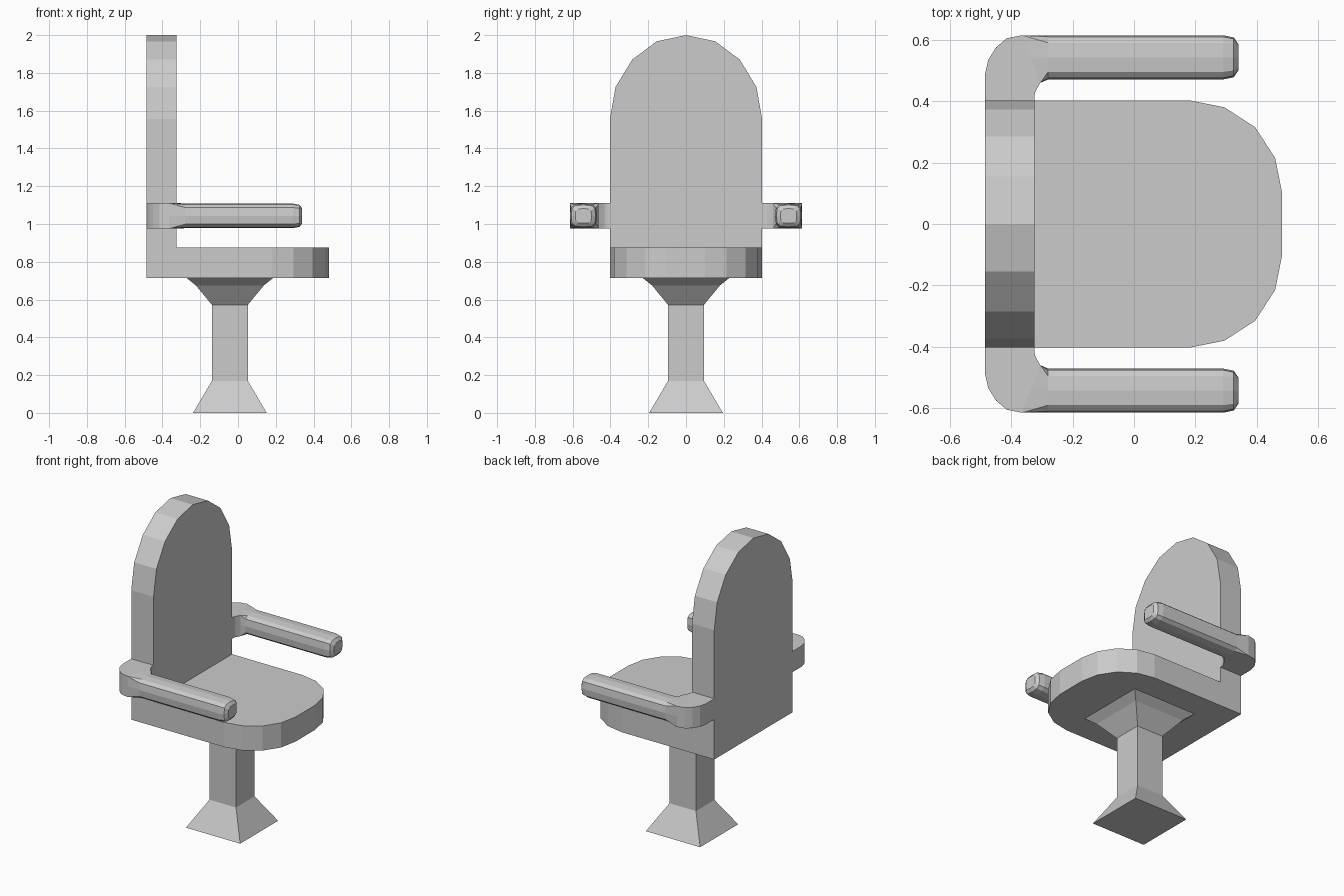
import bpy, bmesh

if "Cube" in bpy.data.objects:
    bpy.data.objects.remove(bpy.data.objects["Cube"])


def loft(name, rings):
    """Skin a list of equal-length point rings and cap both ends."""
    bm = bmesh.new()
    rows = [[bm.verts.new(p) for p in ring] for ring in rings]
    n = len(rows[0])
    for a, b in zip(rows, rows[1:]):
        for i in range(n):
            j = (i + 1) % n
            bm.faces.new((a[i], a[j], b[j], b[i]))
    bm.faces.new(rows[0])
    bm.faces.new(rows[-1])
    bmesh.ops.remove_doubles(bm, verts=bm.verts[:], dist=1e-5)
    bmesh.ops.recalc_face_normals(bm, faces=bm.faces[:])
    mesh = bpy.data.meshes.new(name)
    bm.to_mesh(mesh)
    bm.free()
    obj = bpy.data.objects.new(name, mesh)
    bpy.context.collection.objects.link(obj)
    return obj


# Seat: flat slab with a rounded front edge
half = [(-0.325, 0.403), (0.18, 0.403), (0.295, 0.38), (0.395, 0.315), (0.46, 0.215), (0.483, 0.1)]
outline = half + [(x, -y) for x, y in reversed(half)]
loft("seat", [[(x, y, z) for x, y in outline] for z in (0.715, 0.875)])

# Backrest: upright slab with an arched top
half = [(0.403, 0.715), (0.403, 1.555), (0.373, 1.725), (0.285, 1.87), (0.155, 1.967)]
outline = half + [(0, 2.0)] + [(-y, z) for y, z in reversed(half)]
loft("backrest", [[(x, y, z) for y, z in outline] for x in (-0.485, -0.325)])

# Pedestal: square column flared at foot and top
profile = [(0.195, 0), (0.095, 0.17), (0.095, 0.572), (0.18, 0.675), (0.23, 0.715)]
loft("pedestal", [[(-0.043 + sx * r, sy * r, z) for sx, sy in ((1, 1), (-1, 1), (-1, -1), (1, -1))]
                  for r, z in profile])


def full_section(quarter):
    """Complete a quarter cross-section (from side to top) all the way round."""
    upper = quarter + [(-a, b) for a, b in reversed(quarter[:-1])]
    return upper + [(a, -b) for a, b in reversed(upper[1:-1])]


square = full_section([(1, 0), (1, 1), (1, 1), (0, 1)])
rounded = full_section([(1, 0), (0.93, 0.68), (0.66, 0.93), (0, 1)])

# Bracket plan: inner and outer edge points around the bend
bend = [((-0.325, 0.39), (-0.485, 0.39)), ((-0.325, 0.415), (-0.485, 0.49)),
        ((-0.322, 0.43), (-0.475, 0.535)), ((-0.317, 0.44), (-0.45, 0.575)),
        ((-0.311, 0.45), (-0.415, 0.605)), ((-0.305, 0.46), (-0.365, 0.615))]
bar = [(-0.28, 1), (0.29, 1), (0.325, 0.9), (0.34, 0.6)]
MID_Z = 1.043

# Armrests: square bracket bending into a rounded bar
for side, label in ((1, "far"), (-1, "near")):
    rings = []
    for (ix, iy), (ox, oy) in bend:
        rings.append([((ix + ox) / 2 + a * (ox - ix) / 2,
                       side * ((iy + oy) / 2 + a * (oy - iy) / 2),
                       MID_Z + b * 0.0675) for a, b in square])
    for x, s in bar:
        rings.append([(x, side * (0.543 + a * s * 0.072), MID_Z + b * s * 0.065) for a, b in rounded])
    loft(label + "_armrest", rings)
